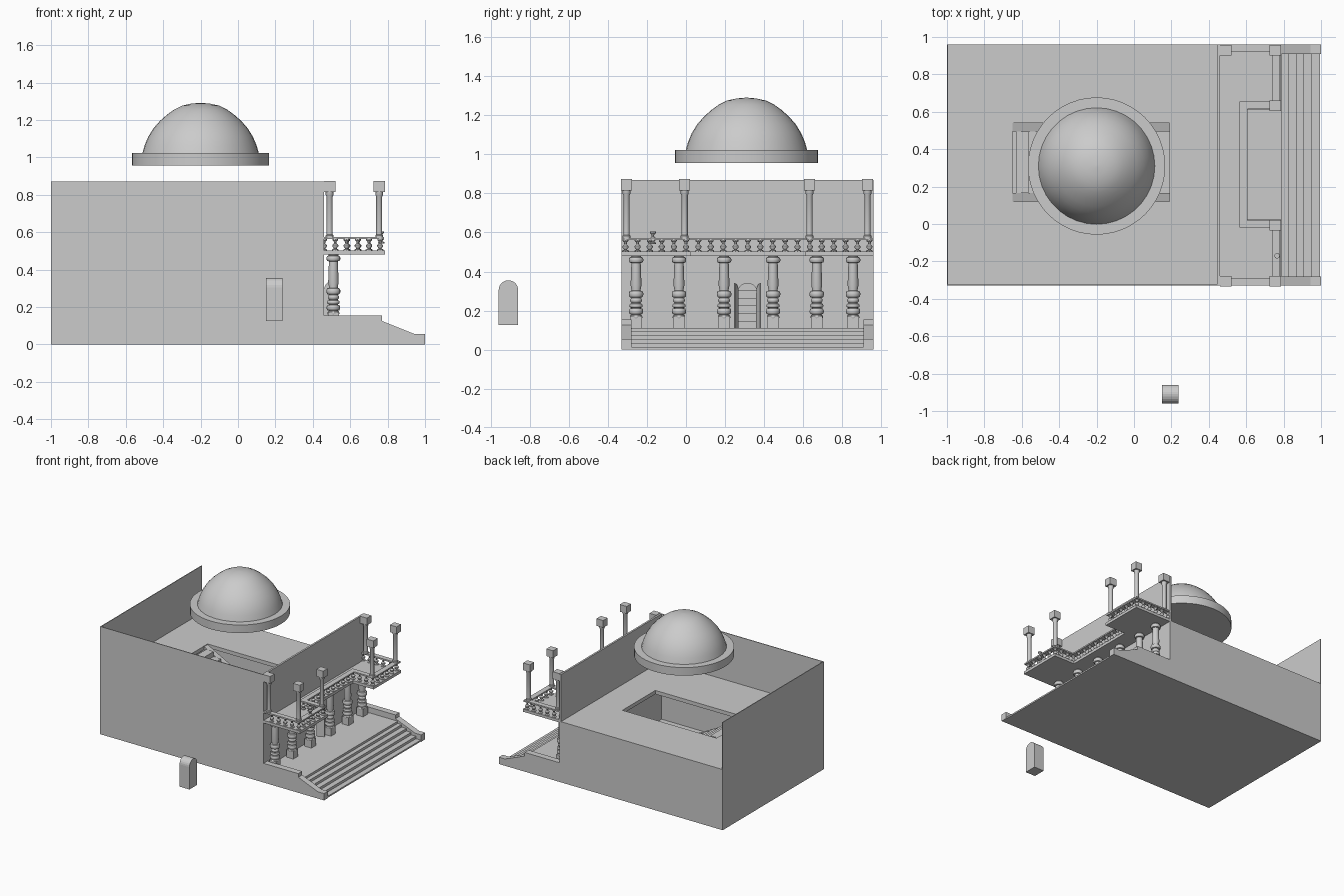
import bpy, bmesh, math
from mathutils import Vector, Matrix

if "Cube" in bpy.data.objects:
    bpy.data.objects.remove(bpy.data.objects["Cube"])


def make(name, bm, angle=None):
    bmesh.ops.recalc_face_normals(bm, faces=bm.faces)
    me = bpy.data.meshes.new(name)
    bm.to_mesh(me)
    bm.free()
    ob = bpy.data.objects.new(name, me)
    bpy.context.collection.objects.link(ob)
    if angle:
        bpy.ops.object.select_all(action='DESELECT')
        ob.select_set(True)
        bpy.context.view_layer.objects.active = ob
        bpy.ops.object.shade_smooth_by_angle(angle=math.radians(angle))
    return ob


def add_box(bm, x0, x1, y0, y1, z0, z1):
    m = Matrix.Translation(((x0 + x1) / 2, (y0 + y1) / 2, (z0 + z1) / 2))
    bmesh.ops.create_cube(bm, size=1, matrix=m @ Matrix.Diagonal((x1 - x0, y1 - y0, z1 - z0, 1)))


def boxes(name, *dims):
    bm = bmesh.new()
    for d in dims:
        add_box(bm, *d)
    return make(name, bm)


def add_prism(bm, pts, step):
    # closed prism: outline points pushed along a vector
    f = bm.faces.new([bm.verts.new(p) for p in pts])
    r = bmesh.ops.extrude_face_region(bm, geom=[f], use_keep_orig=True)
    bmesh.ops.translate(bm, verts=[v for v in r['geom'] if isinstance(v, bmesh.types.BMVert)], vec=step)


def prism(name, pts, step):
    bm = bmesh.new()
    add_prism(bm, pts, step)
    return make(name, bm)


def add_lathe(bm, profile, cx, cy, n, z=0):
    rings = [[bm.verts.new((cx + r * math.cos(2 * math.pi * i / n), cy + r * math.sin(2 * math.pi * i / n), z + h))
              for i in range(n)] for r, h in profile]
    for a, b in zip(rings, rings[1:]):
        for i in range(n):
            bm.faces.new((a[i], a[(i + 1) % n], b[(i + 1) % n], b[i]))
    bm.faces.new(rings[0])
    bm.faces.new(rings[-1])


Y0, Y1 = -0.33, 0.96      # building front and back
FL = 0.49                 # upper floor level

# house shell: tall on three sides, back wall only up to the upper floor
boxes("ground_floor", (-1, 0.46, Y0, Y1, 0, 0.02))
boxes("left_wall", (-1, -0.994, Y0, Y1, 0, 0.87))
boxes("front_wall", (-1, 0.45, Y0, Y0 + 0.006, 0, 0.87))
boxes("back_wall", (-1, 0.45, Y1 - 0.006, Y1, 0, FL))
right_wall = boxes("right_wall", (0.445, 0.46, Y0, Y1, 0, 0.87))
HX0, HX1, HY0, HY1 = -0.65, 0.19, 0.12, 0.54
boxes("upper_floor", (-1, HX0, Y0, Y1, FL - 0.03, FL), (HX1, 0.45, Y0, Y1, FL - 0.03, FL),
      (HX0, HX1, Y0, HY0, FL - 0.03, FL), (HX0, HX1, HY1, Y1, FL - 0.03, FL))

# inner staircase with side stringers
N = 12
run = (HX1 - HX0 - 0.04) / N
boxes("inner_stairs", *[(HX0 + 0.02 + i * run, HX0 + 0.02 + (i + 1) * run, 0.165, 0.495,
                         max(0.01, FL - (i + 1.8) * FL / N), FL - (i + 0.5) * FL / N) for i in range(N)])
for side, y in (("front", HY0), ("back", HY1 - 0.045)):
    prism("stringer_" + side, [(HX0, y, FL - 0.07), (HX0, y, FL - 0.005), (HX1, y, 0.05), (HX1, y, 0.01),
                               (HX1 - 0.06, y, 0.01)], (0, 0.045, 0))


# arched doorway, its two open leaves and the loose arched block
def arch(x, yc, z0, z1, r, n=12):
    return [(x, yc - r, z0), (x, yc + r, z0)] + [
        (x, yc + r * math.cos(math.pi * i / n), z1 - r + r * math.sin(math.pi * i / n)) for i in range(n + 1)]


cutter = prism("door_cutter", arch(0.4, 0.315, 0.11, 0.34, 0.05), (0.1, 0, 0))
cutter.hide_render = True
cutter.hide_viewport = True
mod = right_wall.modifiers.new("doorway", 'BOOLEAN')
mod.operation = 'DIFFERENCE'
mod.object = cutter
prism("arched_block", arch(0.15, -0.91, 0.125, 0.355, 0.05), (0.088, 0, 0))
for s in (-1, 1):
    dx, dy = 0.046, 0.02 * s
    pts = [(0, 0.11), (1, 0.11)] + [(1 - math.cos(math.pi / 2 * i / 6), 0.29 + 0.05 * math.sin(math.pi / 2 * i / 6))
                                    for i in range(6, -1, -1)]
    prism("door_leaf", [(0.46 + t * dx, 0.315 + 0.05 * s + t * dy, z) for t, z in pts], (0, -0.005 * s, 0))

# porch platform, steps and sloping curbs
boxes("porch_platform", (0.45, 0.79, Y0 + 0.04, Y1 - 0.04, 0, 0.11))
boxes("porch_steps", *[(0.78, 0.825 + i * 0.0425, Y0 + 0.04, Y1 - 0.04, 0, 0.092 - i * 0.02) for i in range(5)])
for y in (Y0, Y1 - 0.05):
    prism("step_curb", [(0.445, y, 0), (1, y, 0), (1, y, 0.055), (0.945, y, 0.055), (0.77, y, 0.125),
                        (0.77, y, 0.155), (0.445, y, 0.155)], (0, 0.05, 0))


# turned porch columns on square bases
def bulge(r, z0, z1, neck=0.024):
    h = (z1 - z0) / 4
    return [(neck, z0), (r - 0.004, z0 + 0.3 * h), (r, z0 + 1.4 * h), (r, z1 - 1.4 * h), (r - 0.004, z1 - 0.3 * h), (neck, z1)]


col = (bulge(0.032, 0.155, 0.178) + bulge(0.036, 0.18, 0.212) + bulge(0.034, 0.214, 0.236)
       + bulge(0.03, 0.24, 0.264) + bulge(0.037, 0.266, 0.302) + [(0.024, 0.31), (0.028, 0.33), (0.024, 0.44)]
       + bulge(0.037, 0.444, 0.475) + [(0.03, 0.485)])
for y in (-0.256, -0.036, 0.195, 0.446, 0.67, 0.856):
    bm = bmesh.new()
    add_lathe(bm, col, 0.51, y, 16)
    add_box(bm, 0.48, 0.54, y - 0.03, y + 0.03, 0.11, 0.172)
    make("porch_column", bm, 40)

# U-shaped balcony floor
U = [(0.45, Y0), (0.785, Y0), (0.785, 0.025), (0.60, 0.025), (0.60, 0.61), (0.785, 0.61), (0.785, Y1), (0.45, Y1)]
prism("balcony_floor", [(x, y, 0.48) for x, y in U], (0, 0, 0.022))

# handrail and turned balusters following the balcony edge
path = [(0.46, -0.31), (0.76, -0.31), (0.76, 0.0), (0.585, 0.0), (0.585, 0.635), (0.76, 0.635), (0.76, 0.94), (0.46, 0.94)]
rail, bal = bmesh.new(), bmesh.new()
baluster = [(0.017, 0), (0.017, 0.007), (0.007, 0.012), (0.016, 0.024), (0.016, 0.03), (0.006, 0.04),
            (0.008, 0.05), (0.015, 0.056), (0.015, 0.064)]
for (xa, ya), (xb, yb) in zip(path, path[1:]):
    w = 0.021
    add_box(rail, min(xa, xb) - w * (xa != 0.46 and xb != 0.46), max(xa, xb) + w,
            min(ya, yb) - w + 0.001, max(ya, yb) + w - 0.001, 0.562, 0.573)
    a, b = Vector((xa, ya)), Vector((xb, yb))
    n = max(2, round((b - a).length / 0.061))
    for i in range(1, n + 1):
        p = a.lerp(b, i / n)
        add_lathe(bal, baluster, p.x, p.y, 8, 0.5)
add_lathe(bal, baluster, 0.765, -0.17, 8, 0.54)
make("balcony_handrail", rail)
make("balcony_balusters", bal, 40)

# balcony posts with cube caps
for x, y in ((0.49, -0.305), (0.755, -0.305), (0.755, -0.007), (0.755, 0.633), (0.755, 0.93), (0.49, 0.93)):
    bm = bmesh.new()
    add_lathe(bm, [(0.021, 0.57), (0.021, 0.583), (0.016, 0.587), (0.016, 0.79), (0.021, 0.8), (0.021, 0.82)], x, y, 16)
    add_box(bm, x - 0.03, x + 0.03, y - 0.028, y + 0.028, 0.815, 0.873)
    make("balcony_post", bm, 40)

# dome on its floating ring
bm = bmesh.new()
add_lathe(bm, [(0.367, 0.957), (0.367, 1.022)], -0.2, 0.31, 48)
make("dome_ring", bm, 30)
bm = bmesh.new()
add_lathe(bm, [(0.312, 1.02), (0.299, 1.065), (0.28, 1.11), (0.252, 1.155), (0.217, 1.195), (0.177, 1.23),
               (0.142, 1.255), (0.1, 1.276), (0.05, 1.287), (0.004, 1.291)], -0.2, 0.31, 36)
make("dome", bm, 20)
